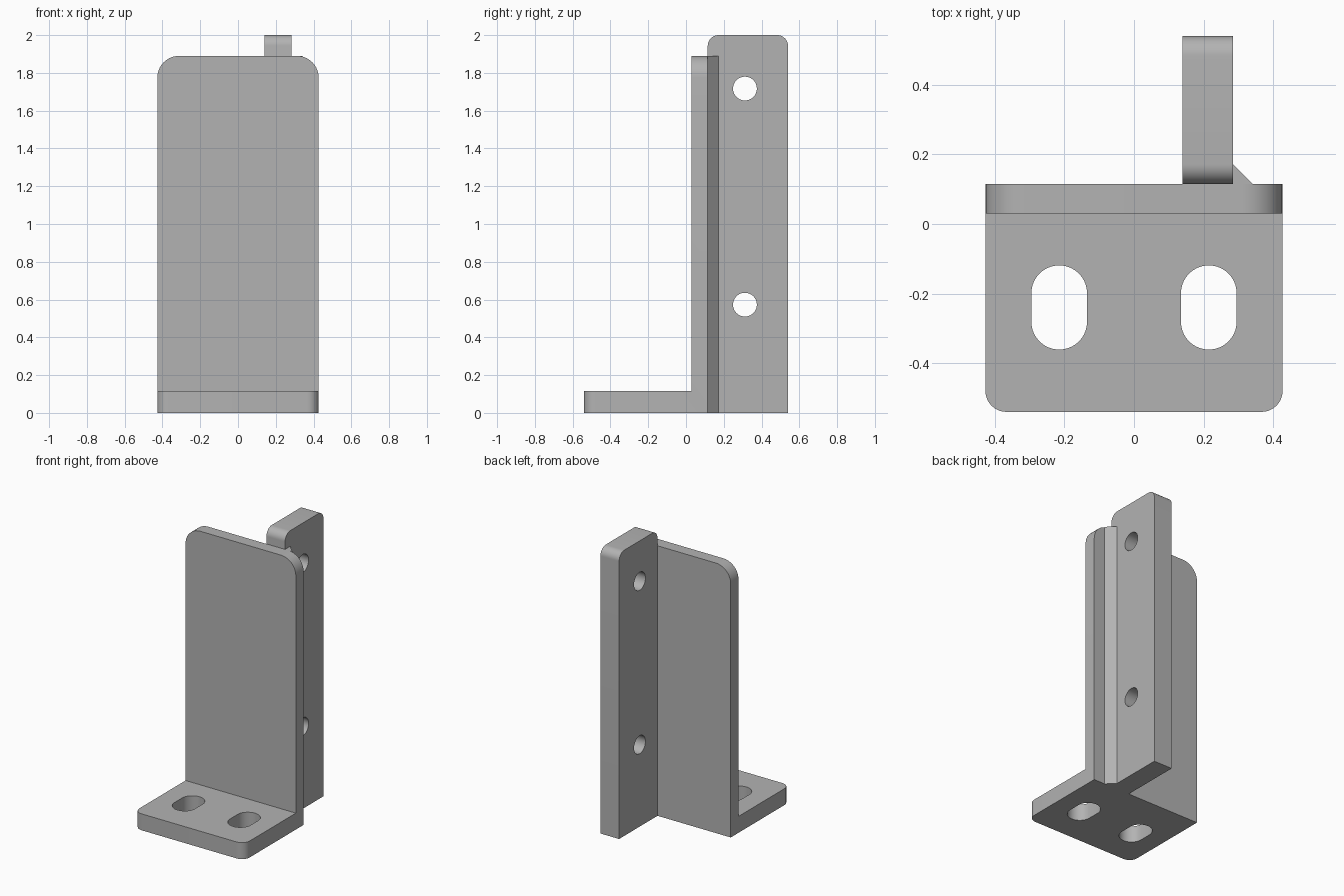
import bpy, bmesh, math
from mathutils import Vector

if "Cube" in bpy.data.objects:
    bpy.data.objects.remove(bpy.data.objects["Cube"], do_unlink=True)

steel = bpy.data.materials.new("plain grey")
steel.use_nodes = True
GREY = (0.45, 0.45, 0.45, 1)
steel.diffuse_color = GREY
steel.node_tree.nodes["Principled BSDF"].inputs["Base Color"].default_value = GREY

HALF_W = 0.427      # half width of the bracket
BACK = 0.115        # back face of the upright, also the foot thickness
FRONT = 0.03        # front face of the upright
TALL = 1.89         # upright height
DEPTH = 0.54        # half depth of the whole model


def prism(name, outline, direction, rounds=()):
    """Extrude an outline; each round is (edge test on its middle and direction, radius)."""
    bm = bmesh.new()
    face = bm.faces.new([bm.verts.new(p) for p in outline])
    new = bmesh.ops.extrude_face_region(bm, geom=[face])["geom"]
    bmesh.ops.translate(bm, vec=direction,
                        verts=[v for v in new if isinstance(v, bmesh.types.BMVert)])
    bmesh.ops.recalc_face_normals(bm, faces=bm.faces)
    for test, radius in rounds:
        edges = [e for e in bm.edges
                 if test((e.verts[0].co + e.verts[1].co) / 2,
                         (e.verts[1].co - e.verts[0].co).normalized())]
        bmesh.ops.bevel(bm, geom=edges, offset=radius, offset_type='OFFSET',
                        segments=10, profile=0.5, affect='EDGES')
    mesh = bpy.data.meshes.new(name)
    bm.to_mesh(mesh)
    bm.free()
    mesh.materials.append(steel)
    obj = bpy.data.objects.new(name, mesh)
    bpy.context.collection.objects.link(obj)
    return obj


def activate(obj):
    bpy.ops.object.select_all(action='DESELECT')
    obj.select_set(True)
    bpy.context.view_layer.objects.active = obj


def cut(obj, cutter):
    mod = obj.modifiers.new("opening", 'BOOLEAN')
    mod.operation, mod.solver, mod.object = 'DIFFERENCE', 'EXACT', cutter
    activate(obj)
    bpy.ops.object.modifier_apply(modifier=mod.name)
    bpy.data.objects.remove(cutter, do_unlink=True)


def slot(center, u, v, radius, straight, direction):
    """Cutter with two half-round ends, lengthened along v."""
    n = 48
    pts = []
    for i in range(n):
        a = 2 * math.pi * (i + 0.5) / n
        shift = math.copysign(straight / 2, math.sin(a))
        pts.append(Vector(center) + Vector(u) * radius * math.cos(a)
                   + Vector(v) * (radius * math.sin(a) + shift))
    return prism("cutter", pts, direction)


# L-shaped bracket: foot and upright in one piece
profile = [(-DEPTH, 0), (BACK, 0), (BACK, TALL), (FRONT, TALL), (FRONT, BACK), (-DEPTH, BACK)]
bracket = prism("angle_bracket", [(-HALF_W, y, z) for y, z in profile], (2 * HALF_W, 0, 0), [
    (lambda m, d: abs(d.z) > 0.9 and m.y < -0.5, 0.06),
    (lambda m, d: abs(d.y) > 0.9 and m.z > TALL - 0.01, 0.115)])

# Mounting slots through the foot
for side in (-1, 1):
    cut(bracket, slot((side * 0.215, -0.24, -0.1), (1, 0, 0), (0, 1, 0), 0.08, 0.082, (0, 0, 0.4)))

# Upright fin behind the bracket, with rounded top corners
IN_X, OUT_X = 0.14, 0.284
fin = prism("rear_fin",
            [(IN_X, BACK, 0), (IN_X, DEPTH, 0), (IN_X, DEPTH, 2), (IN_X, BACK, 2)],
            (OUT_X - IN_X, 0, 0),
            [(lambda m, d: abs(d.x) > 0.9 and m.z > 1.9, 0.057)])

# Bolt holes through the fin
for z in (0.573, 1.717):
    cut(fin, slot((0, 0.312, z), (0, 1, 0), (0, 0, 1), 0.063, 0, (0.5, 0, 0)))

# Triangular fillet strip between fin and upright
LEG = 0.057
prism("fillet_strip", [(OUT_X, BACK, 0), (OUT_X + LEG, BACK, 0), (OUT_X, BACK + LEG, 0)],
      (0, 0, TALL))

for obj in (bracket, fin):
    activate(obj)
    bpy.ops.object.shade_smooth_by_angle(angle=math.radians(30))
